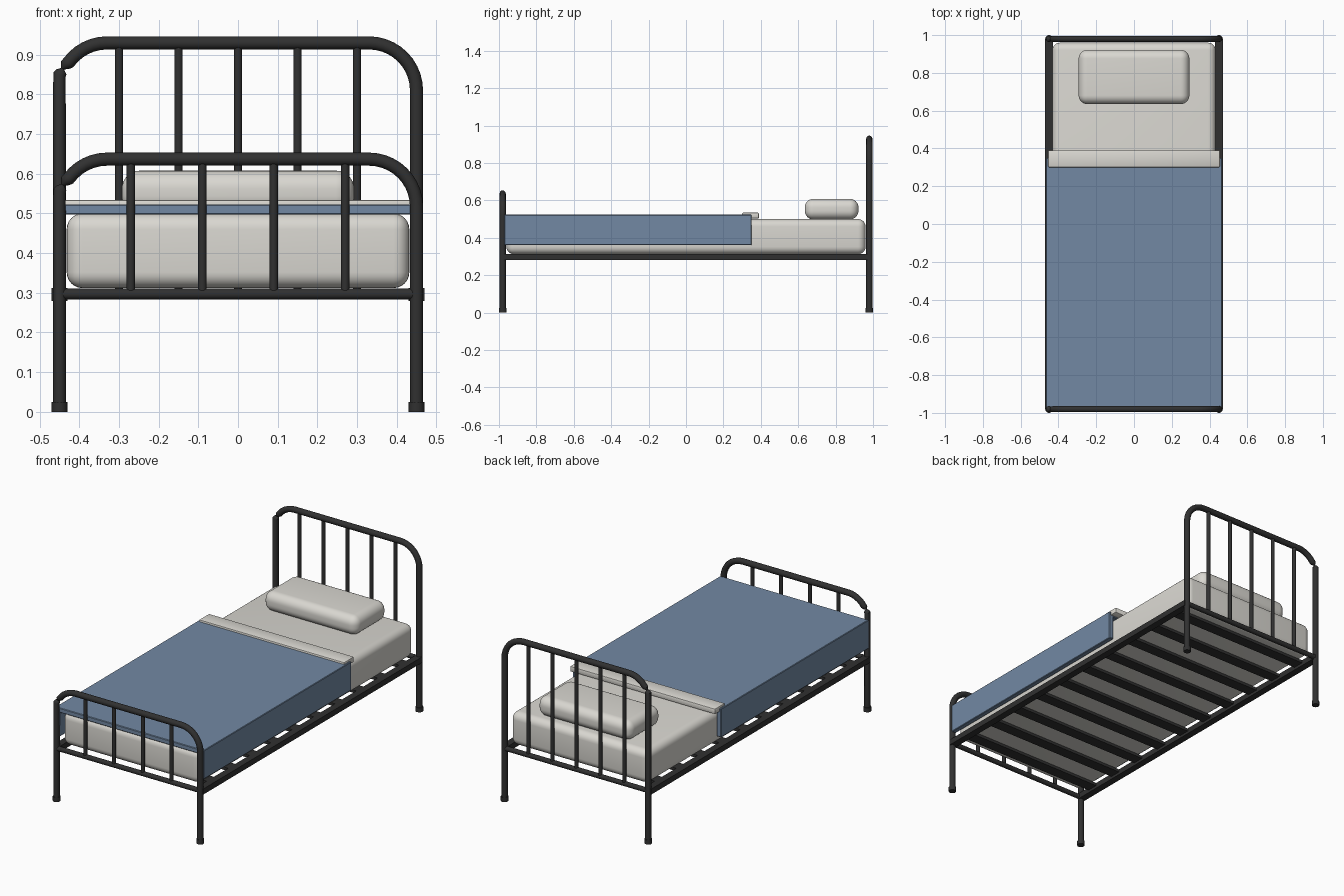
import bpy, math

if "Cube" in bpy.data.objects:
    bpy.data.objects.remove(bpy.data.objects["Cube"])

def material(name, rgb):
    m = bpy.data.materials.new(name)
    m.diffuse_color = (*rgb, 1)
    m.use_nodes = True
    m.node_tree.nodes["Principled BSDF"].inputs["Base Color"].default_value = m.diffuse_color
    return m

METAL = material("dark metal", (0.03, 0.03, 0.03))
LINEN = material("off white linen", (0.70, 0.685, 0.64))
BLUE = material("blue wool", (0.17, 0.25, 0.37))

def finish(ob, name, mat):
    ob.name = name
    ob.data.materials.clear()
    ob.data.materials.append(mat)
    bpy.ops.object.shade_smooth_by_angle(angle=math.radians(35))
    return ob

def box(name, mat, lo, hi, bevel=0, segments=1):
    """Box between two corners, optionally rounded."""
    bpy.ops.mesh.primitive_cube_add(size=1, location=[(a + b) / 2 for a, b in zip(lo, hi)])
    ob = bpy.context.object
    ob.scale = [b - a for a, b in zip(lo, hi)]
    bpy.ops.object.transform_apply(location=False, rotation=False, scale=True)
    if bevel:
        mod = ob.modifiers.new("round", 'BEVEL')
        mod.width, mod.segments = bevel, segments
        bpy.ops.object.modifier_apply(modifier=mod.name)
    return finish(ob, name, mat)

def rod(name, x, y, z0, z1, r):
    bpy.ops.mesh.primitive_cylinder_add(vertices=20, radius=r, depth=z1 - z0,
                                        location=(x, y, (z0 + z1) / 2))
    return finish(bpy.context.object, name, METAL)

def hoop(name, y, top, half=0.45, corner=0.12, r=0.0165):
    """Bent tube: two posts joined by a rounded top, pinched at the left bend."""
    cz, cx = top - corner, half - corner
    pts = [(-half, 0, 1), (-half, cz + 0.04, 1), (-half + 0.005, cz + 0.047, 0.85),
           (-half + 0.008, cz + 0.055, 0.25), (-half + 0.014, cz + 0.064, 0.85)]
    for deg in range(36, 91, 9):
        a = math.radians(deg)
        pts.append((-cx - corner * math.cos(a), cz + corner * math.sin(a), 1))
    for deg in range(90, -1, -9):
        a = math.radians(deg)
        pts.append((cx + corner * math.cos(a), cz + corner * math.sin(a), 1))
    pts.append((half, 0, 1))
    cu = bpy.data.curves.new(name, 'CURVE')
    cu.dimensions = '3D'
    cu.bevel_depth, cu.bevel_resolution, cu.use_fill_caps = r, 4, True
    sp = cu.splines.new('POLY')
    sp.points.add(len(pts) - 1)
    for p, (x, z, rad) in zip(sp.points, pts):
        p.co, p.radius = (x, y, z, 1), rad
    ob = bpy.data.objects.new(name, cu)
    bpy.context.collection.objects.link(ob)
    bpy.ops.object.select_all(action='DESELECT')
    ob.select_set(True)
    bpy.context.view_layer.objects.active = ob
    bpy.ops.object.convert(target='MESH')
    return finish(bpy.context.object, name, METAL)

# Headboard and footboard
for part, y, top, xs in (("headboard", 0.98, 0.93, (-0.3, -0.15, 0, 0.15, 0.3)),
                         ("footboard", -0.98, 0.637, (-0.27, -0.09, 0.09, 0.27))):
    hoop(part + "_tube", y, top)
    for i, x in enumerate(xs):
        rod(f"{part}_spindle_{i + 1}", x, y, 0.297, top, 0.0105)
    for x in (-0.45, 0.45):
        rod(part + "_foot_cap", x, y, 0, 0.025, 0.02)
    rail = rod(part + "_cross_rail", 0, y, -0.45, 0.45, 0.0135)
    rail.rotation_euler.y = math.pi / 2
    rail.location.z = 0.297

# Side rails and slats
for s, side in ((-1, "left"), (1, "right")):
    box(side + "_side_rail", METAL, (s * 0.45 - 0.02, -0.98, 0.28), (s * 0.45 + 0.02, 0.98, 0.312))
for i in range(10):
    y = -0.86 + i * 1.72 / 9
    box(f"slat_{i + 1}", METAL, (-0.44, y - 0.032, 0.295), (0.44, y + 0.032, 0.311))

# Bedding
box("mattress", LINEN, (-0.432, -0.96, 0.312), (0.432, 0.96, 0.50), 0.04, 6)
box("pillow", LINEN, (-0.293, 0.635, 0.498), (0.293, 0.922, 0.608), 0.046, 8)
box("blanket_top", BLUE, (-0.465, -0.97, 0.497), (0.465, 0.35, 0.523), 0.003)
for s, side in ((-1, "left"), (1, "right")):
    x0, x1 = sorted((s * 0.437, s * 0.465))
    box(side + "_blanket_drop", BLUE, (x0, -0.97, 0.36), (x1, 0.35, 0.52), 0.003)
box("sheet_fold", LINEN, (-0.455, 0.30, 0.503), (0.455, 0.39, 0.534), 0.006, 2)
